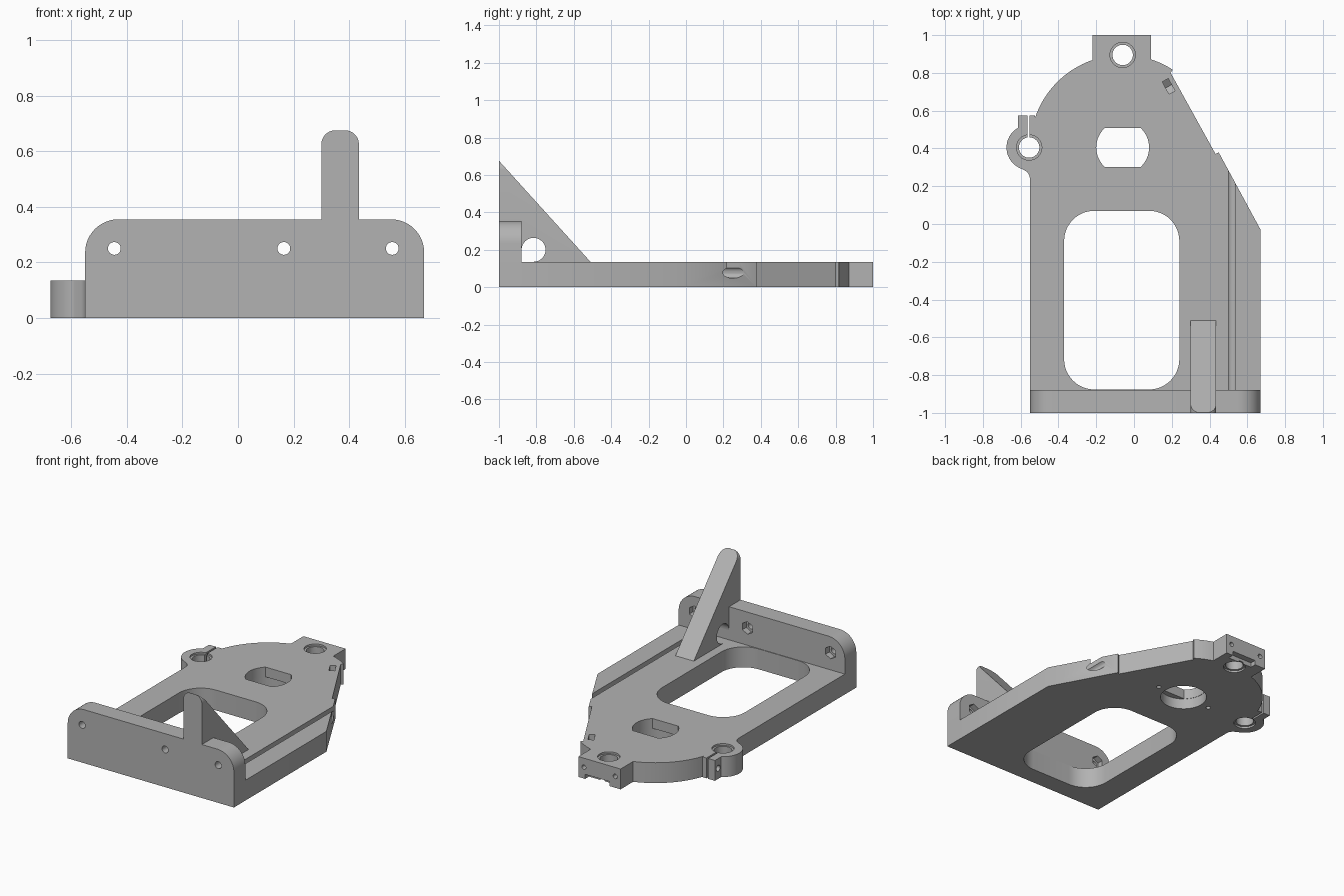
import bpy, bmesh
from math import sin, cos, pi, radians
from mathutils import Matrix, Vector

if "Cube" in bpy.data.objects:
    bpy.data.objects.remove(bpy.data.objects["Cube"], do_unlink=True)

grey = bpy.data.materials.new("plain_grey")
grey.use_nodes = True
grey.diffuse_color = (0.45, 0.45, 0.45, 1)
grey.node_tree.nodes["Principled BSDF"].inputs["Base Color"].default_value = (0.45, 0.45, 0.45, 1)

T = 0.135          # plate thickness
BACK = -0.88       # rear face of the front wall


def arc(cx, cy, r, a0, a1, n=12):
    return [(cx + r * cos(radians(a0 + (a1 - a0) * i / n)),
             cy + r * sin(radians(a0 + (a1 - a0) * i / n))) for i in range(n + 1)]


def circle(cx, cy, r, n=40, turn=0):
    return arc(cx, cy, r, turn, 360 + turn, n)[:-1]


def rect(x0, x1, y0, y1):
    return [(x0, y0), (x1, y0), (x1, y1), (x0, y1)]


def round_rect(x0, x1, y0, y1, r, top_only=False):
    pts = [(x0, y0), (x1, y0)] if top_only else \
        arc(x0 + r, y0 + r, r, 180, 270) + arc(x1 - r, y0 + r, r, 270, 360)
    return pts + arc(x1 - r, y1 - r, r, 0, 90) + arc(x0 + r, y1 - r, r, 90, 180)


def prism(name, pts, axis, a, b, frame=None):
    """Extrude a flat profile along an axis from a to b."""
    place = {"x": lambda u, v, w: (w, u, v),
             "y": lambda u, v, w: (u, w, v),
             "z": lambda u, v, w: (u, v, w)}[axis]
    bm = bmesh.new()
    face = bm.faces.new([bm.verts.new(place(u, v, a)) for u, v in pts])
    out = bmesh.ops.extrude_face_region(bm, geom=[face])
    move = Vector(place(0, 0, b - a))
    bmesh.ops.translate(bm, vec=move, verts=[g for g in out["geom"] if isinstance(g, bmesh.types.BMVert)])
    if frame:
        bm.transform(frame)
    bmesh.ops.recalc_face_normals(bm, faces=bm.faces)
    mesh = bpy.data.meshes.new(name)
    bm.to_mesh(mesh)
    bm.free()
    mesh.materials.append(grey)
    obj = bpy.data.objects.new(name, mesh)
    bpy.context.collection.objects.link(obj)
    return obj


def boolean(target, tool, operation):
    mod = target.modifiers.new("bool", "BOOLEAN")
    mod.operation, mod.solver, mod.object = operation, "EXACT", tool
    bpy.context.view_layer.objects.active = target
    bpy.ops.object.modifier_apply(modifier=mod.name)
    bpy.data.objects.remove(tool, do_unlink=True)


def add(target, *args):
    boolean(target, prism("helper", *args), "UNION")


def cut(target, *args):
    boolean(target, prism("helper", *args), "DIFFERENCE")


# Base plate with round rear end and slanted side
hub = (-0.06, 0.405)
outline = [(-0.55, BACK), (0.67, BACK), (0.67, -0.03), (0.448, 0.38), (0.432, 0.37),
           (0.194, 0.80), (0.204, 0.815)] + arc(*hub, 0.49, 57.5, 180, 40)
plate = prism("base_plate", outline, "z", 0, T)

# Clamp bosses: side ear with fillet and tab, square rear block
side, rear = (-0.555, 0.405), (-0.06, 0.895)
add(plate, circle(*side, 0.12, 48), "z", 0, T)
add(plate, [(-0.54, 0.18), (-0.54, 0.35), (-0.61, 0.31), (-0.59, 0.29),
            (-0.565, 0.275), (-0.553, 0.255), (-0.55, 0.23), (-0.55, 0.18)], "z", 0, T)
add(plate, [(-0.615, 0.45), (-0.50, 0.45), (-0.525, 0.575), (-0.615, 0.575)], "z", 0, T)
add(plate, rect(-0.22, 0.09, 0.80, 1.0), "z", 0, T)

# Clamp bores with chamfered rims
for c in (side, rear):
    cut(plate, circle(*c, 0.054), "z", -0.1, 0.3)
    cut(plate, circle(*c, 0.067), "z", T - 0.012, 0.3)
    cut(plate, circle(*c, 0.067), "z", -0.1, 0.012)

# Clamp slits and clamp screw holes
cut(plate, rect(-0.565, -0.553, 0.42, 0.7), "z", -0.1, 0.3)
ray = Vector((-0.155, 0.1, 0)).normalized()
slit = Matrix.Translation((*rear, 0)) @ Matrix.Rotation(ray.to_2d().angle_signed(Vector((1, 0))), 4, "Z")
cut(plate, rect(0.03, 0.3, -0.006, 0.006), "z", -0.1, 0.3, slit)
cut(plate, circle(0.54, 0.07, 0.02, 16), "x", -0.7, -0.515)
for x in (0.05, -0.18):
    cut(plate, circle(x, 0.075, 0.015, 16), "y", 0.93, 1.1)
cut(plate, rect(-0.14, 0.04, -0.1, 0.03), "y", 0.96, 1.1)

# Large window and flattened hub opening over a round pocket
cut(plate, round_rect(-0.37, 0.24, BACK + 0.004, 0.07, 0.16), "z", -0.1, 0.3)
flat = arc(*hub, 0.14, -48, 48, 16) + arc(*hub, 0.14, 132, 228, 16)
cut(plate, flat, "z", -0.1, 0.3)
cut(plate, circle(*hub, 0.142, 48), "z", -0.1, 0.07)
for s in (-1, 1):
    cut(plate, circle(hub[0] + s * 0.2, hub[1], 0.015, 16), "z", -0.1, 0.06)

# Keyhole channel along the side
key = arc(0.517, 0.078, 0.03, 126, 414, 24) + [(0.535, 0.3), (0.50, 0.3)]
cut(plate, key, "y", BACK + 0.001, 0.5)

# Pockets, screw holes and nut traps on the slanted side
along = Vector((-0.484, 0.875, 0))
out = Vector((0.875, 0.484, 0))


def slant(y):
    m = Matrix.Identity(4)
    pos = Vector((0.432 - (y - 0.37) * 0.553, y, 0))
    for col, v in enumerate((along, out, Vector((0, 0, 1)), pos)):
        for row in range(3):
            m[row][col] = v[row]
    return m


cut(plate, rect(-0.025, 0.025, -0.1, 0.11), "y", -0.04, 0.05, slant(0.478))
cut(plate, rect(-0.085, 0.085, -0.1, 0.05), "y", -0.04, 0.05, slant(0.65))
trap = [(-0.037, 0.3), (-0.037, 0.1), (0, 0.075), (0.037, 0.1), (0.037, 0.3)]
for y in (0.55, 0.75):
    cut(plate, circle(0, 0.1, 0.014, 16), "y", -0.07, 0.05, slant(y))
    cut(plate, trap, "y", -0.062, -0.026, slant(y))

# Front wall with rounded top corners
wall = prism("front_wall_with_gusset", round_rect(-0.55, 0.67, 0, 0.355, 0.12, True), "y", -1, BACK)

# Gusset fin, sloped down to the rear, with a relief hole at its foot
fin = prism("helper_fin", round_rect(0.30, 0.435, T, 0.675, 0.05, True), "y", -1, -0.5)
cut(fin, [(-1, 0.676), (-0.51, T), (-0.4, T - 0.1), (-0.4, 0.9), (-1.1, 0.9), (-1.1, 0.676)], "x", 0.2, 0.6)
relief = [(BACK, T - 0.05), (-0.815, T - 0.05)] + arc(-0.815, 0.2, 0.064, -90, 180, 30) + [(BACK, 0.2)]
cut(fin, relief, "x", 0.2, 0.6)
boolean(wall, fin, "UNION")

# Wall screw holes with hex pockets behind
for x in (-0.445, 0.165, 0.555):
    cut(wall, circle(x, 0.25, 0.023, 24), "y", -1.1, -0.8)
    cut(wall, circle(x, 0.25, 0.042, 6, 30), "y", BACK - 0.04, BACK + 0.02)

# Smooth the round surfaces, keep the edges sharp
for obj in (plate, wall):
    bpy.ops.object.select_all(action="DESELECT")
    obj.select_set(True)
    bpy.context.view_layer.objects.active = obj
    bpy.ops.object.shade_smooth_by_angle(angle=radians(30))
